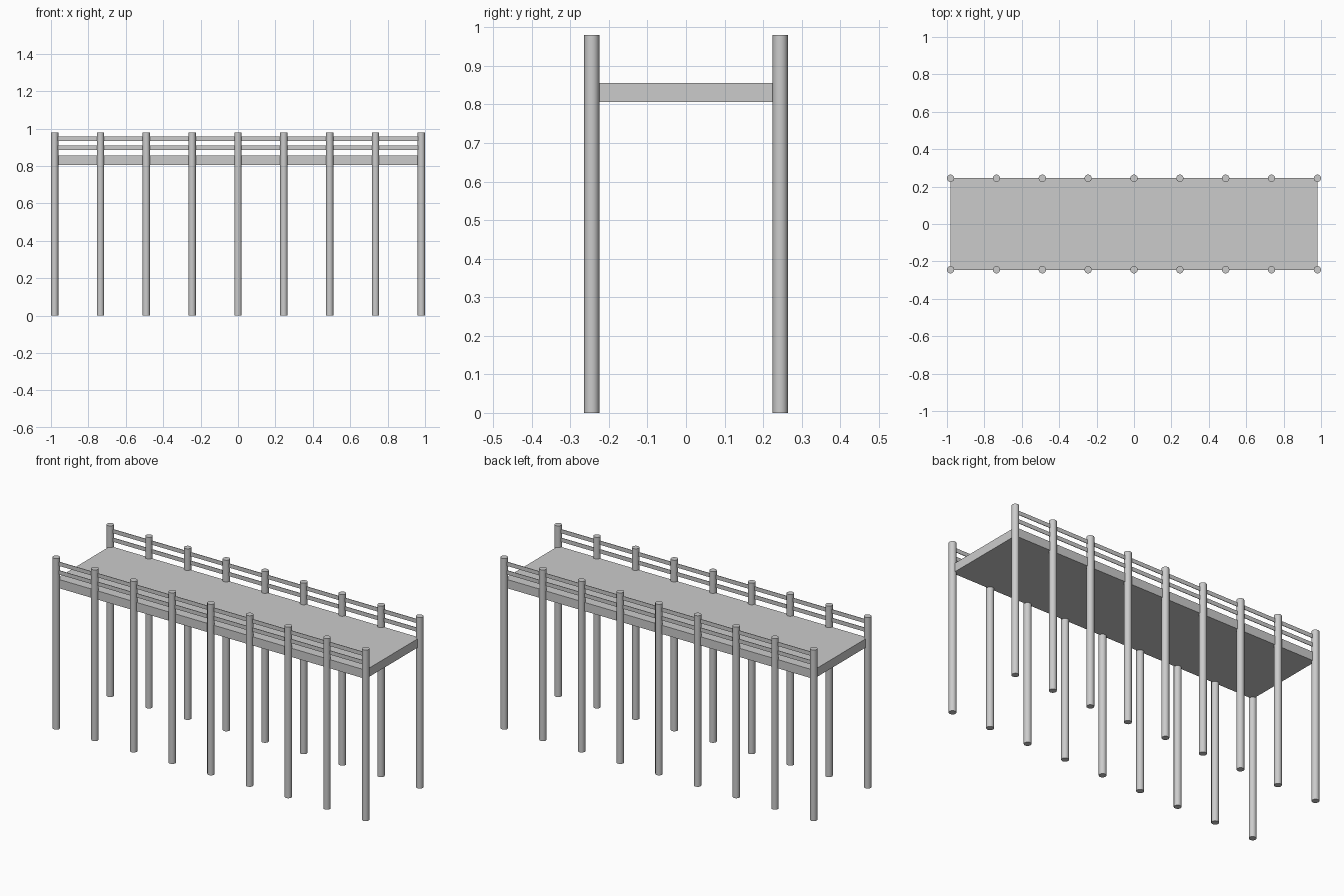
import bpy

if "Cube" in bpy.data.objects:
    bpy.data.objects.remove(bpy.data.objects["Cube"])

HALF_L, HALF_W = 0.9805, 0.2445   # post centre lines
R, H = 0.0195, 0.98               # post radius and height
BAYS = 8


def box(name, x0, x1, y0, y1, z0, z1):
    bpy.ops.mesh.primitive_cube_add(
        size=1, location=((x0 + x1) / 2, (y0 + y1) / 2, (z0 + z1) / 2))
    ob = bpy.context.object
    ob.name = name
    ob.scale = (x1 - x0, y1 - y0, z1 - z0)
    bpy.ops.object.transform_apply(location=False, rotation=False, scale=True)
    return ob


# Deck slab
box("deck", -HALF_L, HALF_L, -HALF_W, HALF_W, 0.806, 0.856)

for side, s in (("front", -1), ("back", 1)):
    # Round posts running from the ground up past the deck
    for i in range(BAYS + 1):
        x = -HALF_L + 2 * HALF_L * i / BAYS
        bpy.ops.mesh.primitive_cylinder_add(
            vertices=24, radius=R, depth=H, location=(x, s * HALF_W, H / 2))
        bpy.context.object.name = f"{side}_post_{i + 1}"
        bpy.ops.object.shade_smooth_by_angle()
    # Two thin rail boards between the posts
    for label, z in (("lower", 0.897), ("upper", 0.946)):
        box(f"{side}_{label}_rail", -HALF_L, HALF_L,
            s * HALF_W - 0.0015, s * HALF_W + 0.0015, z - 0.0115, z + 0.0115)
